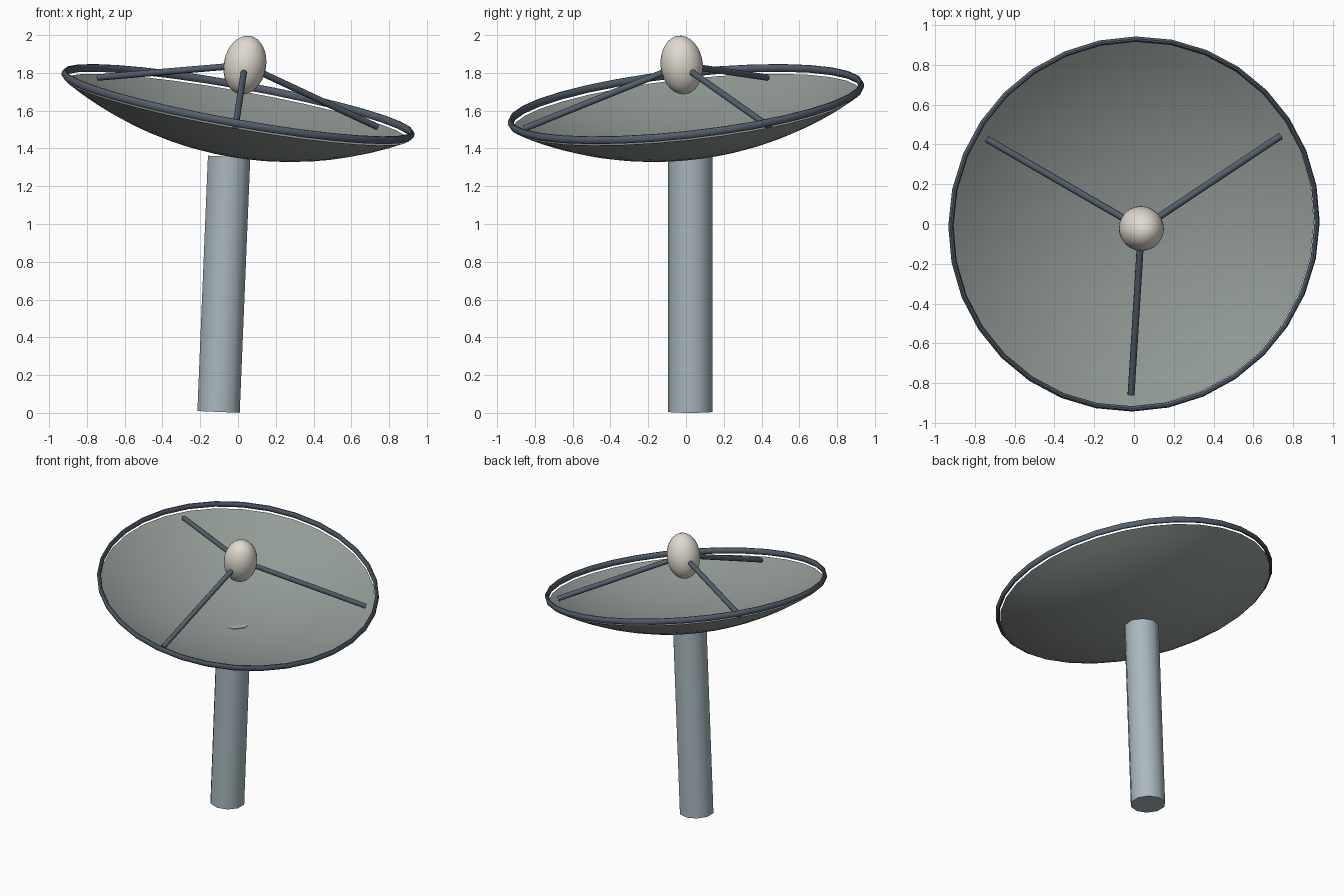
import bpy, bmesh, math
from mathutils import Matrix, Vector

cube = bpy.data.objects.get("Cube")
if cube:
    bpy.data.objects.remove(cube, do_unlink=True)


def material(name, rgb):
    mat = bpy.data.materials.new(name)
    mat.use_nodes = True
    mat.diffuse_color = (*rgb, 1)
    mat.node_tree.nodes["Principled BSDF"].inputs["Base Color"].default_value = (*rgb, 1)
    return mat


dish_grey = material("dish grey", (0.29, 0.33, 0.31))
pole_grey = material("pale blue grey", (0.40, 0.48, 0.52))
dark_steel = material("dark steel", (0.09, 0.115, 0.15))
ivory = material("ivory", (0.75, 0.71, 0.63))


def finish(name, bm, mat, matrix, angle=45):
    """Turn a bmesh into a placed, shaded object."""
    mesh = bpy.data.meshes.new(name)
    bm.transform(matrix)
    bm.to_mesh(mesh)
    bm.free()
    mesh.materials.append(mat)
    obj = bpy.data.objects.new(name, mesh)
    bpy.context.collection.objects.link(obj)
    bpy.ops.object.select_all(action="DESELECT")
    obj.select_set(True)
    bpy.context.view_layer.objects.active = obj
    bpy.ops.object.shade_smooth_by_angle(angle=math.radians(angle))
    return obj


def revolve(profile, steps=32, closed=False):
    """Spin (radius, height) points around z."""
    bm = bmesh.new()
    verts = [bm.verts.new((0, r, z)) for r, z in profile]
    pairs = list(zip(verts, verts[1:]))
    if closed:
        pairs.append((verts[-1], verts[0]))
    edges = [bm.edges.new(p) for p in pairs]
    bmesh.ops.spin(bm, geom=verts + edges, cent=(0, 0, 0), axis=(0, 0, 1),
                   angle=math.tau, steps=steps, use_merge=True)
    bmesh.ops.remove_doubles(bm, verts=bm.verts, dist=0.0005)
    bmesh.ops.recalc_face_normals(bm, faces=bm.faces)
    return bm


def rod(name, start, end, radius, sides, mat, matrix=Matrix()):
    """Straight capped cylinder between two points."""
    start, end = Vector(start), Vector(end)
    axis = end - start
    bm = bmesh.new()
    bmesh.ops.create_cone(bm, cap_ends=True, segments=sides, radius1=radius,
                          radius2=radius, depth=axis.length)
    turn = Vector((0, 0, 1)).rotation_difference(axis).to_matrix().to_4x4()
    return finish(name, bm, mat, matrix @ Matrix.Translation((start + end) / 2) @ turn)


# Tilted frame shared by the dish, rim, struts and feed
normal = Vector((0.178, -0.11, 1))
tilt = Vector((0, 0, 1)).rotation_difference(normal).to_matrix().to_4x4()
frame = Matrix.Translation((0, 0, 1.635)) @ tilt

# Pole, leaning slightly, meeting the bottom of the dish
rod("pole", (-0.103, 0.023, 0.005), (-0.047, 0.023, 1.357), 0.118, 10, pole_grey)

# Dish: shallow spherical cap
edge_radius, depth, edge_z = 0.925, 0.243, -0.03
ball_radius = (edge_radius ** 2 + depth ** 2) / (2 * depth)
half_angle = math.asin(edge_radius / ball_radius)
rings = 10
cap = []
for i in range(rings + 1):
    a = half_angle * i / rings
    cap.append((ball_radius * math.sin(a),
                edge_z - depth + ball_radius * (1 - math.cos(a))))
bm = revolve(cap)
for face in bm.faces:
    if face.normal.z < 0:
        face.normal_flip()
finish("dish", bm, dish_grey, frame)

# Rim: ring with a tall oval section
section = [(0.935 + 0.0135 * math.cos(k * math.tau / 10),
            0.021 * math.sin(k * math.tau / 10)) for k in range(10)]
finish("rim", revolve(section, closed=True), dark_steel, frame)

# Feed: egg-shaped receiver above the dish centre
feed_z = 0.211
bm = bmesh.new()
bmesh.ops.create_uvsphere(bm, u_segments=24, v_segments=16, radius=1)
stretch = Matrix.Diagonal((0.112, 0.112, 0.157, 1))
finish("feed", bm, ivory, frame @ Matrix.Translation((0, 0, feed_z)) @ stretch)

# Three struts from the dish to the feed
for name, degrees in (("left_strut", 30), ("right_strut", 150), ("front_strut", 270)):
    a = math.radians(degrees)
    foot = (0.865 * math.cos(a), 0.865 * math.sin(a), -0.037)
    rod(name, foot, (0, 0, feed_z), 0.0175, 10, dark_steel, frame)
